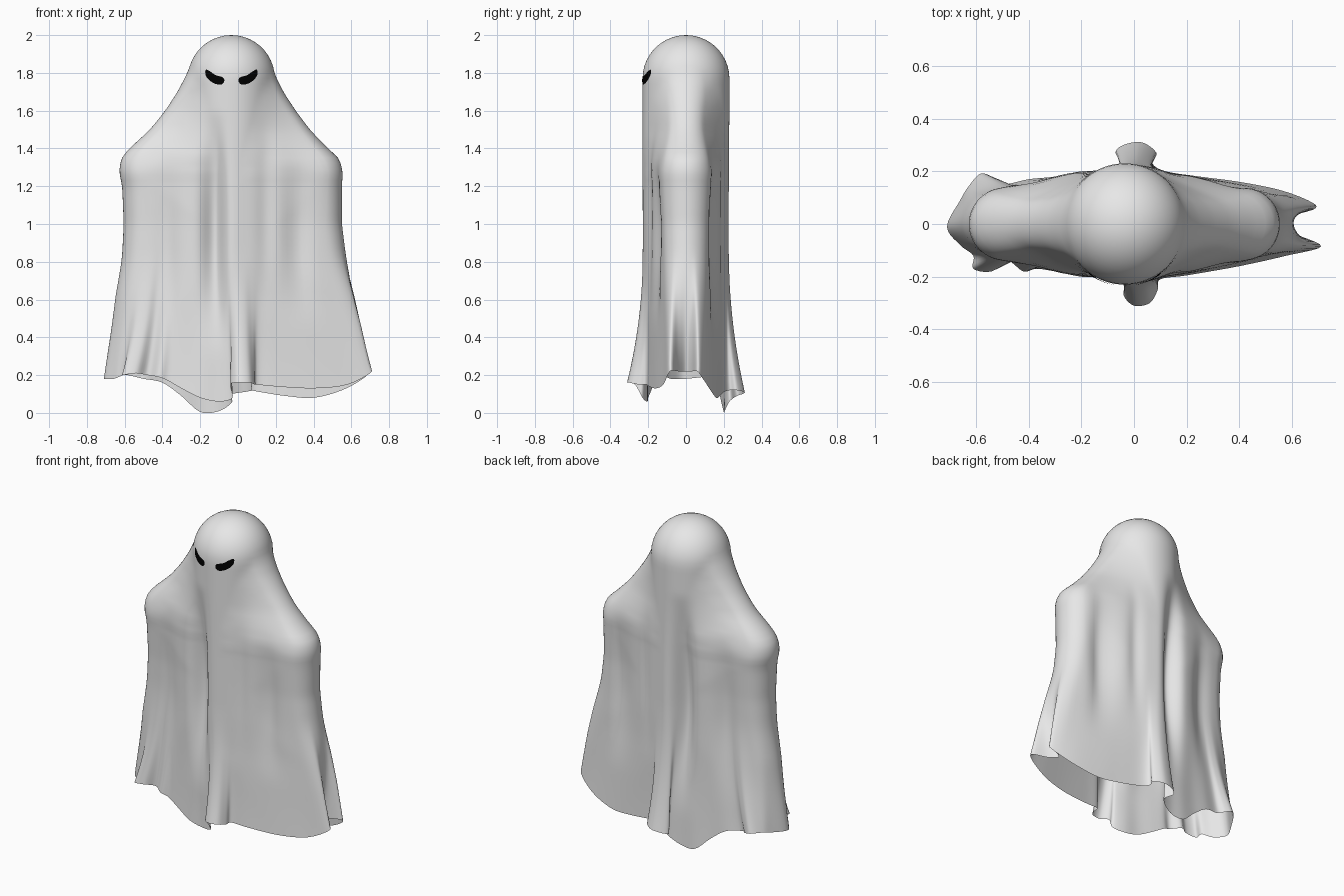
import bpy, bmesh, math
from mathutils import Vector
from mathutils.bvhtree import BVHTree

if "Cube" in bpy.data.objects:
    bpy.data.objects.remove(bpy.data.objects["Cube"])

CX = -0.035          # head axis
HEAD_Z, HEAD_R = 1.77, 0.23


def material(name, rgb):
    m = bpy.data.materials.new(name)
    m.diffuse_color = (*rgb, 1)
    m.use_nodes = True
    m.node_tree.nodes["Principled BSDF"].inputs["Base Color"].default_value = m.diffuse_color
    return m


def make_object(name, bm, mat):
    me = bpy.data.meshes.new(name)
    bm.to_mesh(me)
    ob = bpy.data.objects.new(name, me)
    bpy.context.collection.objects.link(ob)
    me.materials.append(mat)
    for p in me.polygons:
        p.use_smooth = True
    return ob


def catmull(a, b, c, d, t):
    return 0.5 * (2 * b + (c - a) * t + (2 * a - 5 * b + 4 * c - d) * t * t
                  + (3 * b - a - 3 * c + d) * t ** 3)


# Silhouette by height: z, left edge, right edge, radius of the side ends
OUTLINE = [(1.86, -.245, .175, .20), (1.8, -.268, .19, .19), (1.7, -.32, .24, .14),
           (1.6, -.385, .305, .11), (1.5, -.465, .38, .10),
           (1.4, -.575, .475, .115), (1.35, -.618, .535, .125),
           (1.28, -.63, .555, .14), (1.2, -.613, .55, .135), (1.0, -.605, .55, .125),
           (.8, -.615, .575, .12), (.6, -.635, .61, .115), (.4, -.64, .635, .11), (0, -.66, .66, .10)]


def outline_raw(z):
    z = max(0, min(1.86, z))
    for a, b in zip(OUTLINE, OUTLINE[1:]):
        if z >= b[0]:
            t = (a[0] - z) / (a[0] - b[0])
            return [a[i] + (b[i] - a[i]) * t for i in (1, 2, 3)]


def outline(z):
    s = [outline_raw(z + d) for d in (-.02, 0, .02)]
    return [sum(v) / 3 for v in zip(*s)]


# Cloth section = hull of the head circle and two arm circles, as a support function
PHI = [i * math.tau / 180 for i in range(180)]


def section(z):
    r = HEAD_R if z > .8 else .21 + .02 * z / .8
    if z > HEAD_Z:
        r = math.sqrt(max(0, HEAD_R ** 2 - (z - HEAD_Z) ** 2))
    if z > 1.86:
        return [r] * len(PHI)
    l, rt, e = outline(z)
    return [max(r, (rt - e - CX) * math.cos(p) + e, (l + e - CX) * math.cos(p) + e) for p in PHI]


def hull_point(sup, ang):
    r = min(h / math.cos(p - ang) for p, h in zip(PHI, sup) if math.cos(p - ang) > .05)
    return CX + r * math.cos(ang), r * math.sin(ang)


# Hanging folds: x, side, depth, width left, width right, z low, z high
FOLDS = [(-.12, -1, .36, .07, .045, .30, 1.6), (-.12, 1, .38, .06, .06, .20, 1.6),
         (.32, -1, .17, .08, .06, .45, 1.4), (.15, -1, .07, .05, .05, .5, 1.6),
         (-.38, -1, .14, .07, .06, .2, 1.4), (.37, 1, .22, .09, .05, .35, 1.4),
         (.15, 1, .07, .04, .04, .5, 1.5), (-.38, 1, .17, .07, .06, .3, 1.4)]


def fold(x, y, z):
    k = 1
    for fx, side, depth, wl, wr, lo, hi in FOLDS:
        if y * side > 0 and lo < z < hi:
            w = wl if x < fx else wr
            k -= depth * math.sin(math.pi * (z - lo) / (hi - lo)) ** 1.2 * math.exp(-((x - fx) / w) ** 2)
    return y * k


# Wavy hem, counter-clockwise from the right side
HEM = [(.57, 0, .22), (.60, .03, .22), (.69, .06, .22), (.66, .09, .18), (.55, .13, .12),
       (.4, .16, .08), (.25, .18, .09), (.12, .20, .11), (.07, .23, .12), (.085, .27, .12),
       (.03, .31, .11), (-.04, .30, .10), (-.07, .27, .09), (-.03, .23, .06), (-.1, .205, .01),
       (-.2, .20, .005), (-.3, .18, .09), (-.4, .17, .16), (-.5, .15, .18), (-.54, .18, .19),
       (-.585, .19, .2), (-.63, .14, .2), (-.66, .09, .19), (-.71, -.01, .18), (-.66, -.08, .18),
       (-.61, -.12, .2), (-.61, -.17, .2), (-.54, -.18, .21), (-.48, -.14, .2), (-.42, -.18, .19),
       (-.37, -.17, .17), (-.3, -.18, .13), (-.2, -.2, .08), (-.1, -.205, .06), (-.03, -.23, .08),
       (-.04, -.27, .15), (0, -.31, .16), (.06, -.30, .16), (.09, -.25, .15), (.10, -.21, .15),
       (.2, -.195, .14), (.4, -.16, .13), (.58, -.12, .15), (.71, -.085, .22), (.62, -.04, .22)]
n = len(HEM)
SUB = 5
angs = sorted(math.atan2(y, x - CX) % math.tau for x, y, z in HEM)
for _ in range(2):   # spread crowded columns
    angs = [angs[0]] + [(angs[i - 1] + 2 * angs[i] + (angs[i + 1] if i + 1 < n else math.tau)) / 4
                        for i in range(1, n)]
angs.append(math.tau)
columns = []
for i in range(n):
    q = [Vector(HEM[(i + k) % n]) for k in (-1, 0, 1, 2)]
    for j in range(SUB):
        t = j / SUB
        columns.append((angs[i] + (angs[i + 1] - angs[i]) * t, catmull(*q, t)))

# Sheet: rings from the crown down to the hem
heights = [HEAD_Z + HEAD_R * math.cos(math.radians(a)) for a in range(9, 82, 8)]
heights += [1.77 - .03 * i for i in range(31)]
bm = bmesh.new()
top = bm.verts.new((CX, 0, 2))
rings = []
for z in heights:
    sup = section(z)
    ring = []
    for a, h in columns:
        x, y = hull_point(sup, a)
        ring.append(bm.verts.new((x, fold(x, y, z), z)))
    rings.append(ring)
STEPS = 16
z0 = heights[-1]
for s in range(1, STEPS + 1):
    t = s / STEPS
    sup = section(z0 + (.14 - z0) * t)
    w = t ** 1.7     # flare grows towards the hem
    ring = []
    for a, h in columns:
        z = z0 + (h.z - z0) * t
        x, y = hull_point(sup, a)
        y = fold(x, y, z)
        ring.append(bm.verts.new((x + (h.x - x) * w, y + (h.y - y) * w, z)))
    rings.append(ring)
m = len(columns)
for k in range(m):
    bm.faces.new((top, rings[0][k], rings[0][(k + 1) % m]))
for a, b in zip(rings, rings[1:]):
    for k in range(m):
        bm.faces.new((a[k], b[k], b[(k + 1) % m], a[(k + 1) % m]))
bm.normal_update()
tree = BVHTree.FromBMesh(bm)
make_object("sheet", bm, material("off white cloth", (.8, .8, .8)))
bm.free()

# Eyes: thin slanted patches laid on the face
EYE = [(-.170, 1.817), (-.148, 1.808), (-.118, 1.788), (-.08, 1.776), (-.073, 1.755),
       (-.09, 1.738), (-.125, 1.744), (-.155, 1.764), (-.172, 1.79)]
black = material("black", (0, 0, 0))


def eye(name, mirror):
    bm = bmesh.new()
    c = Vector((-.122, 1.772))
    e = len(EYE)
    pts = [catmull(*[Vector(EYE[(i + k) % e]) for k in (-1, 0, 1, 2)], j / 4)
           for i in range(e) for j in range(4)]

    def put(p):
        x = 2 * CX - p.x if mirror else p.x
        hit = tree.ray_cast(Vector((x, -2, p.y)), Vector((0, 1, 0)))[0]
        return bm.verts.new((x, hit.y - .005, p.y))
    mid = put(c)
    loops = [[put(c.lerp(p, f)) for p in pts] for f in (.25, .5, .75, 1)]
    for i in range(len(pts)):
        j = (i + 1) % len(pts)
        bm.faces.new((mid, loops[0][i], loops[0][j]))
        for a, b in zip(loops, loops[1:]):
            bm.faces.new((a[i], b[i], b[j], a[j]))
    for f in bm.faces:
        f.normal_update()
        if f.normal.y > 0:
            f.normal_flip()
    make_object(name, bm, black)
    bm.free()


eye("left_eye", False)
eye("right_eye", True)
